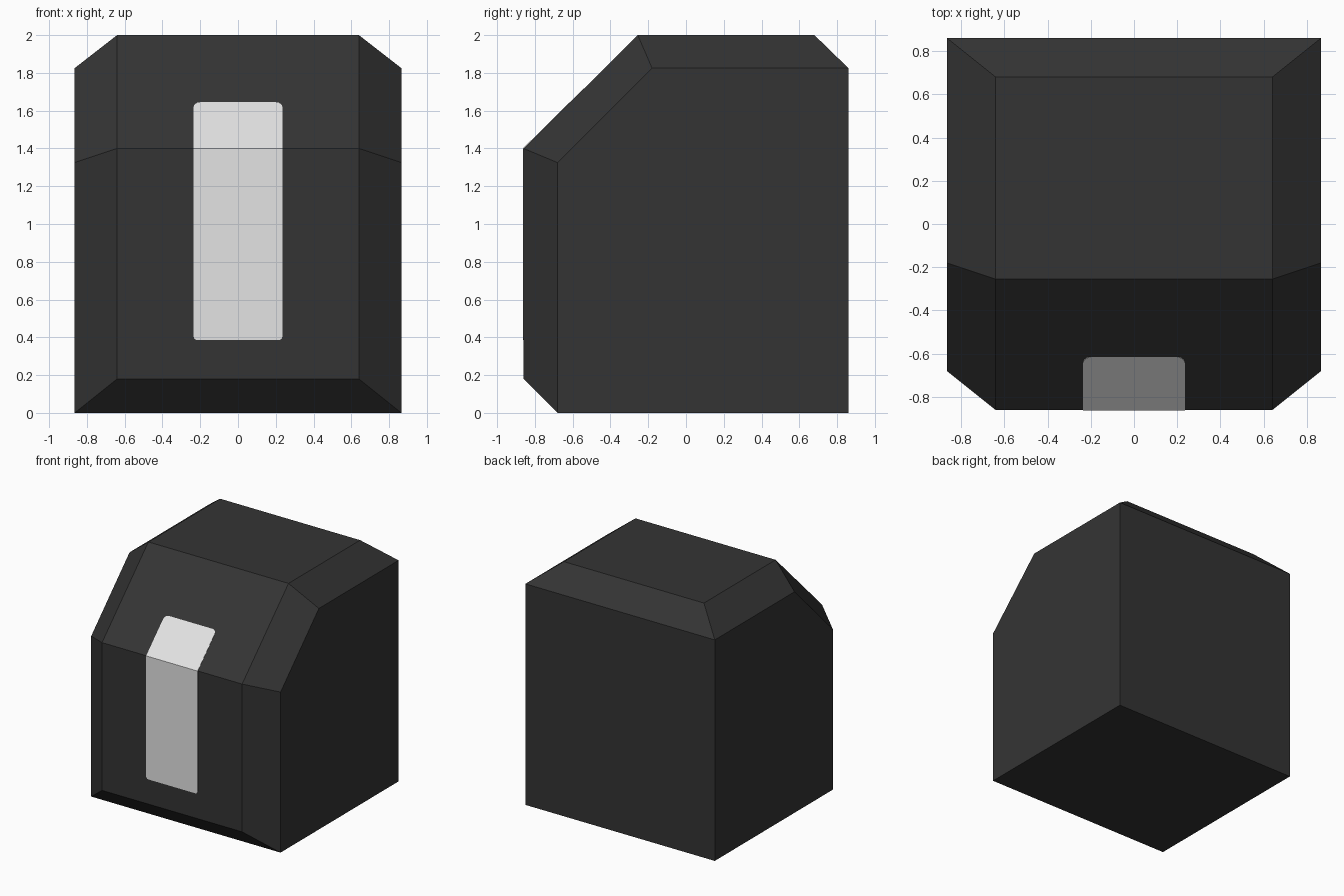
import bpy, bmesh, math

if "Cube" in bpy.data.objects:
    bpy.data.objects.remove(bpy.data.objects["Cube"])


def material(name, v):
    m = bpy.data.materials.new(name)
    m.diffuse_color = (v, v, v, 1)
    m.use_nodes = True
    m.node_tree.nodes["Principled BSDF"].inputs["Base Color"].default_value = m.diffuse_color
    return m


def make_object(name, verts, faces, mat):
    bm = bmesh.new()
    vs = [bm.verts.new(v) for v in verts]
    for f in faces:
        bm.faces.new([vs[i] for i in f])
    bmesh.ops.recalc_face_normals(bm, faces=bm.faces[:])
    me = bpy.data.meshes.new(name)
    bm.to_mesh(me)
    bm.free()
    me.materials.append(mat)
    ob = bpy.data.objects.new(name, me)
    bpy.context.collection.objects.link(ob)
    return ob


dark = material("charcoal", 0.034)
light = material("pale grey", 0.77)

# Housing: a wide side profile and a raised inner profile, as (y, z)
side = [(-0.68, 0), (-0.68, 1.325), (-0.18, 1.825), (0.86, 1.825), (0.86, 0)]
inner = [(-0.86, 0.18), (-0.86, 1.40), (-0.255, 2.0), (0.68, 2.0)]
verts, faces = [], []
for s in (-1, 1):
    b = len(verts)
    verts += [(s * 0.865, y, z) for y, z in side]
    verts += [(s * 0.64, y, z) for y, z in inner]
    faces.append([b + i for i in range(5)])                                  # flat side
    faces += [[b + i, b + i + 1, b + i + 6, b + i + 5] for i in range(3)]    # side bevels
# loop of edges running across the width: bottom front, front, slope, top, back, base
across = [0, 5, 6, 7, 8, 3, 4]
for a, b in zip(across, across[1:] + across[:1]):
    faces.append([a, b, b + 9, a + 9])
make_object("housing", verts, faces, dark)

# Front strip: rounded rectangle folded over the front edge, t = length along it
W, FOLD, LOW, HIGH, R, LIFT = 0.235, 1.40, 0.385, 1.748, 0.035, 0.003


def folded(x, t):
    if t <= FOLD:
        return (x, -0.86 - LIFT, t)
    d = t - FOLD
    return (x, -0.86 - LIFT + d * 0.71, FOLD + d * 0.704)


def corner(cx, ct, start, r):
    return [(cx + r * math.cos(math.radians(start + a)),
             ct + r * math.sin(math.radians(start + a))) for a in (0, 30, 60, 90)]


lower = corner(-W + 0.02, LOW + 0.02, 180, 0.02) + corner(W - 0.02, LOW + 0.02, 270, 0.02)
upper = corner(W - R, HIGH - R, 0, R) + corner(-W + R, HIGH - R, 90, R)
outline = lower + [(W, FOLD)] + upper + [(-W, FOLD)]
n = len(lower)
last = len(outline) - 1
strip = make_object("front_strip", [folded(x, t) for x, t in outline],
                    [list(range(n + 1)) + [last], list(range(n, last + 1))], light)
# face outward, then thicken into the housing
if strip.data.polygons[0].normal.y > 0:
    strip.data.flip_normals()
mod = strip.modifiers.new("thickness", 'SOLIDIFY')
mod.thickness = 0.006
mod.offset = -1
